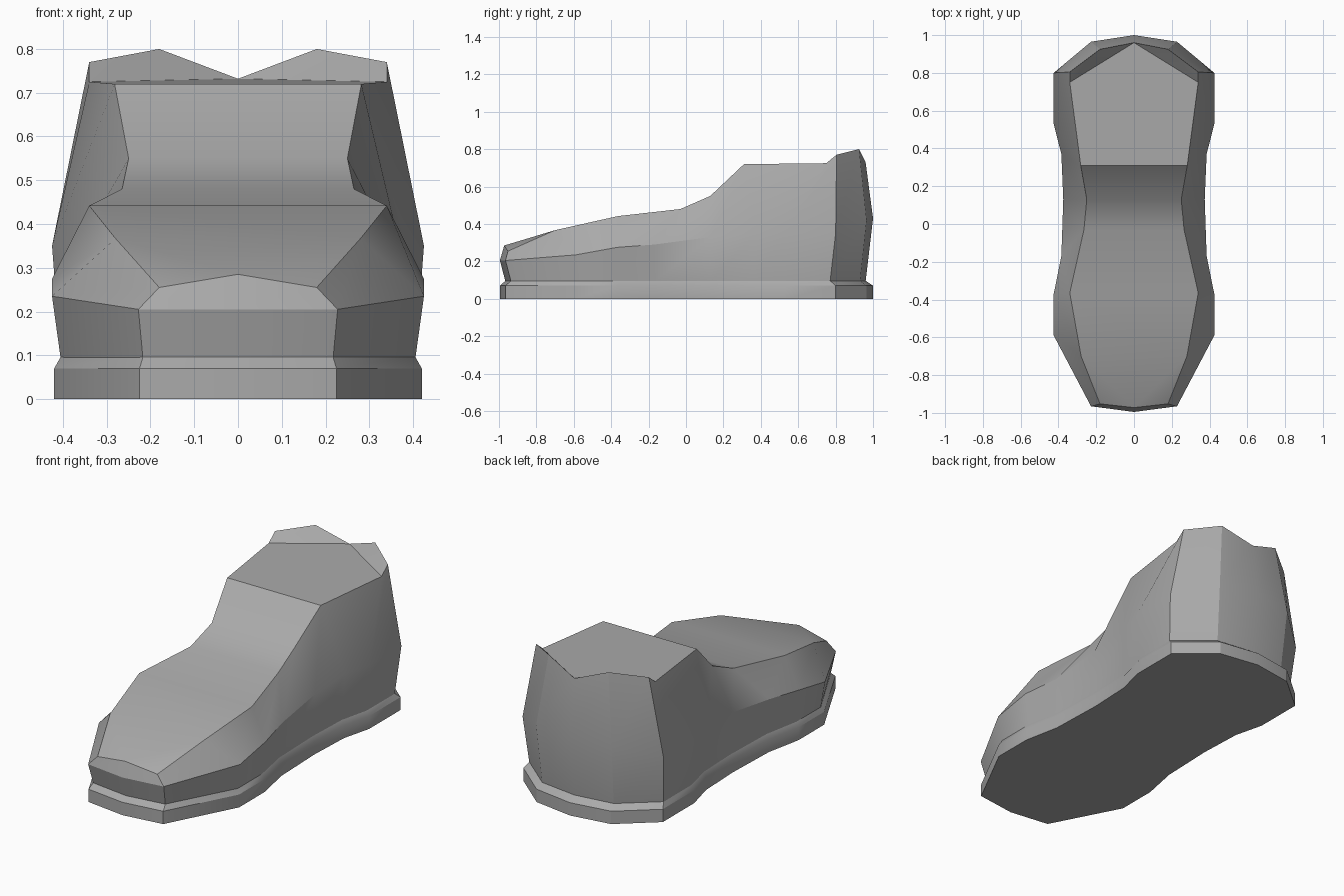
import bpy
import bmesh
import math

cube = bpy.data.objects.get("Cube")
if cube:
    bpy.data.objects.remove(cube, do_unlink=True)

grey = bpy.data.materials.new("shoe grey")
grey.use_nodes = True
colour = (0.4, 0.4, 0.4, 1)
grey.diffuse_color = colour
grey.node_tree.nodes["Principled BSDF"].inputs["Base Color"].default_value = colour

# Half outlines running from toe to heel on the left side
SOLE = [(0, -.995), (.225, -.965), (.42, -.59), (.42, -.37), (.38, -.17),
        (.37, .13), (.38, .37), (.42, .53), (.42, .8), (.225, .965), (0, 1)]
BASE = [(0, -.965), (.217, -.935), (.405, -.58), (.405, -.37), (.367, -.17),
        (.358, .13), (.367, .37), (.405, .53), (.405, .77), (.215, .93), (0, .96)]
MID_Z = [.205, .205, .235, .275, .29, .33, .35, .35, .35, .42, .43]
TOP = [(0, -.972, .285), (.18, -.952, .255), (.28, -.7, .367), (.34, -.365, .442),
       (.265, -.03, .48), (.25, .13, .55), (.282, .31, .72), (.34, .75, .725),
       (.34, .805, .77), (.18, .925, .8), (0, .96, .732)]


def ring(bm, points):
    """Closed loop of vertices from a half outline and its mirror."""
    left = [bm.verts.new(p) for p in points]
    right = [bm.verts.new((-x, y, z)) for x, y, z in points[1:-1]]
    return left + right[::-1]


def bridge(bm, lower, upper):
    n = len(lower)
    for i in range(n):
        j = (i + 1) % n
        bm.faces.new((lower[i], lower[j], upper[j], upper[i]))


def finish(bm, name):
    bmesh.ops.recalc_face_normals(bm, faces=bm.faces)
    mesh = bpy.data.meshes.new(name)
    bm.to_mesh(mesh)
    bm.free()
    mesh.materials.append(grey)
    obj = bpy.data.objects.new(name, mesh)
    bpy.context.collection.objects.link(obj)
    bpy.ops.object.select_all(action='DESELECT')
    obj.select_set(True)
    bpy.context.view_layer.objects.active = obj
    bpy.ops.object.shade_smooth_by_angle(angle=math.radians(28))


def at_height(outline, z):
    return [(x, y, z) for x, y in outline]


# Sole: straight wall with a chamfered upper rim
bm = bmesh.new()
loops = [ring(bm, at_height(SOLE, 0)), ring(bm, at_height(SOLE, .07)),
         ring(bm, at_height(BASE, .097))]
for low, high in zip(loops, loops[1:]):
    bridge(bm, low, high)
bm.faces.new(loops[0])
bm.faces.new(loops[-1])
finish(bm, "sole")

# Upper: side walls bulging out to a middle ridge, then in to the top edge
bm = bmesh.new()
middle = [(x * 1.012, y, z) for (x, y), z in zip(SOLE, MID_Z)]
base, mid, top = (ring(bm, at_height(BASE, .09)), ring(bm, middle), ring(bm, TOP))
bridge(bm, base, mid)
bridge(bm, mid, top)
bm.faces.new(base)

# Toe cap and instep strip, spanning left to right
for side in (1, -1):
    bm.faces.new((top[0], top[side], top[2 * side]))
bm.faces.new((top[0], top[2], top[-2]))
for i in range(2, 6):
    bm.faces.new((top[i], top[i + 1], top[-i - 1], top[-i]))

# Flat ankle opening and the two raised heel peaks
bm.faces.new((top[6], top[7], top[10], top[-7], top[-6]))
for side in (1, -1):
    a, b, c = (top[k * side] for k in (7, 8, 9))
    bm.faces.new((a, b, c))
    bm.faces.new((a, c, top[10]))
finish(bm, "shoe_upper")
